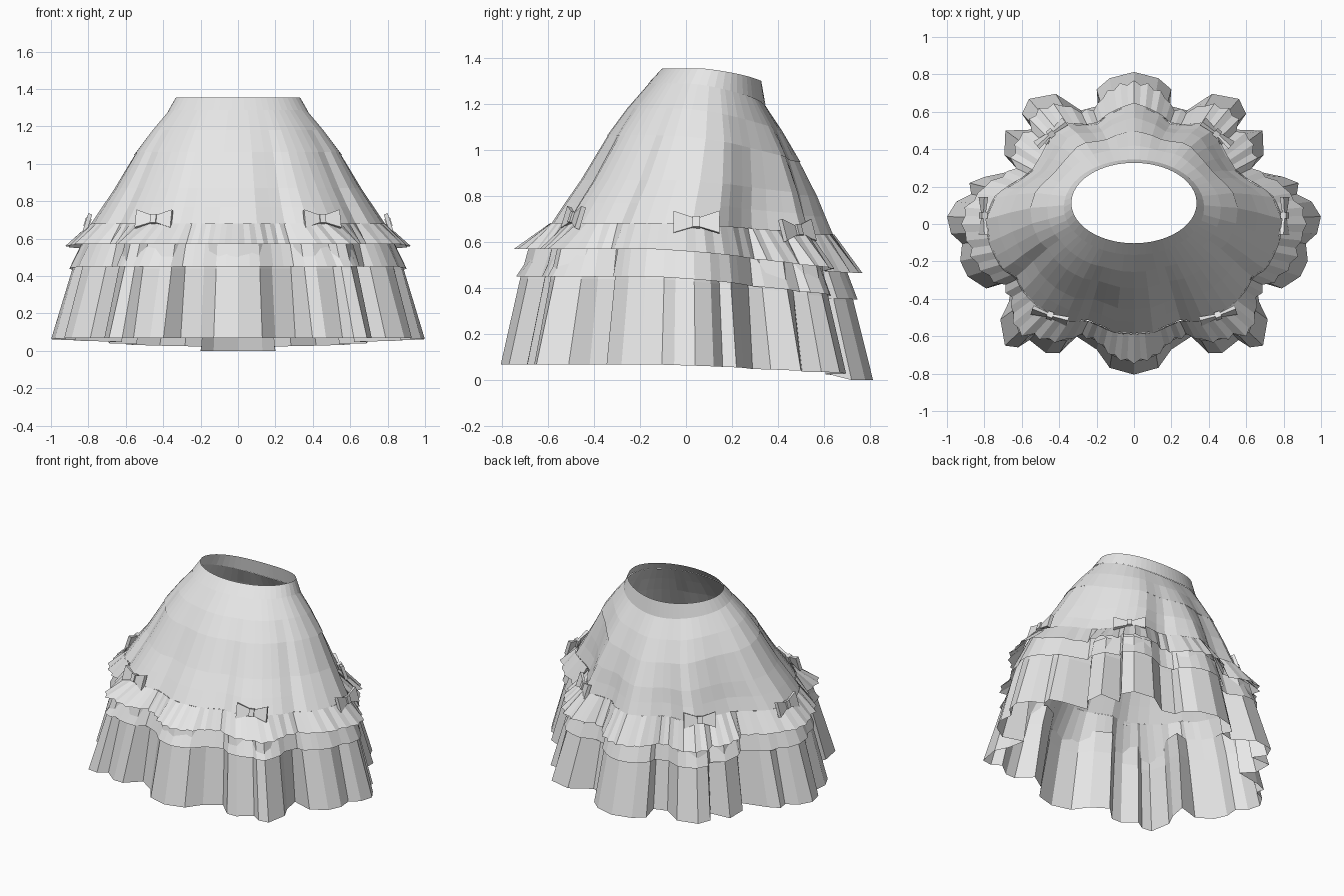
import bpy, bmesh, math
from mathutils import Vector, Matrix

if "Cube" in bpy.data.objects:
    bpy.data.objects.remove(bpy.data.objects["Cube"])

cloth = bpy.data.materials.new("pale_grey_cloth")
cloth.diffuse_color = (0.8, 0.8, 0.8, 1)
cloth.use_nodes = True
cloth.node_tree.nodes["Principled BSDF"].inputs["Base Color"].default_value = cloth.diffuse_color

# Half outlines as (degrees, radius), from back (90) round to front (-90)
HEM = [(90, .813), (80.5, .79), (74.5, .747), (73, .66), (65, .67), (59, .812),
       (50, .873), (44.5, .84), (43, .74), (36, .85), (28, .785), (25, .685),
       (17.4, .84), (14, .907), (10.4, .885), (7.2, .957), (2.3, 1.0), (-3, .98),
       (-6.5, .925), (-12, .95), (-17.5, .933), (-23.6, .862), (-25, .716),
       (-32, .79), (-35.5, .878), (-43.3, .948), (-46.8, .905), (-48, .835),
       (-55.7, .835), (-60, .798), (-63, .675), (-73.4, .70), (-80.4, .78), (-90, .805)]
SEAM = [(90, .64), (77, .6), (70, .57), (64, .585), (56, .645), (50, .655), (44, .63),
        (36, .61), (28, .61), (22, .645), (11, .755), (2, .79), (-7, .777),
        (-19, .74), (-24, .69), (-31, .69), (-42, .67), (-54, .635), (-64, .57),
        (-71, .57), (-80, .585), (-90, .585)]


def radius(table, a):
    """Linear lookup in a half outline."""
    for (a0, r0), (a1, r1) in zip(table, table[1:]):
        if a1 <= a <= a0:
            return r0 + (r1 - r0) * (a0 - a) / (a0 - a1)
    return table[0][1] if a > 0 else table[-1][1]


def soft_hem(a, k):
    """Hem outline with its folds softened."""
    near = []
    for d in range(-10, 11, 2):
        b = a + d
        b = 180 - b if b > 90 else -180 - b if b < -90 else b
        near.append(radius(HEM, b))
    return k * radius(HEM, a) + (1 - k) * sum(near) / len(near)


def polar(r, a):
    return Vector((r * math.cos(math.radians(a)), r * math.sin(math.radians(a))))


def drop(front, back, a):
    """Edges dip towards the back."""
    t = max(0, (math.sin(math.radians(a)) + .2) / 1.2)
    return front + (back - front) * t ** 1.3


def oval(rx, ry, cy, a):
    t = math.radians(a)
    t = math.atan2(math.sin(t) / .8, math.cos(t))
    return Vector((rx * math.cos(t), cy + ry * math.sin(t)))


def finish(name, bm):
    me = bpy.data.meshes.new(name)
    bm.to_mesh(me)
    bm.free()
    me.materials.append(cloth)
    ob = bpy.data.objects.new(name, me)
    bpy.context.collection.objects.link(ob)
    return ob


def loft(name, angles, rings):
    """Skin rings (top to bottom); each ring maps an angle to a point. Mirrored in x."""
    bm = bmesh.new()
    n = 2 * len(angles) - 2
    rows = []
    for ring in rings:
        half = [ring(a, i) for i, a in enumerate(angles)]
        half[0].x = half[-1].x = 0
        full = half + [Vector((-p.x, p.y, p.z)) for p in reversed(half[1:-1])]
        rows.append([bm.verts.new(p) for p in full])
    for top, low in zip(rows, rows[1:]):
        for i in range(n):
            j = (i + 1) % n
            bm.faces.new((top[i], top[j], low[j], low[i]))
    return finish(name, bm)


def body_ring(rx, ry, cy, w, scale, shift, zf, zb):
    """Oval blended by w towards the scaled, shifted seam outline."""
    def ring(a, i):
        folded = polar(radius(SEAM, a) * scale, a) + Vector((0, shift))
        p = oval(rx, ry, cy, a).lerp(folded, w)
        return Vector((p.x, p.y, drop(zf, zb, a)))
    return ring


def outline_ring(fn, zf, zb):
    def ring(a, i):
        p = polar(fn(a, i), a)
        return Vector((p.x, p.y, drop(zf, zb, a)))
    return ring


def steps(n):
    return [90 - 180 * i / n for i in range(n + 1)]


# Waistband, hip yoke and main skirt
waist = body_ring(.335, .215, .112, 0, 1, 0, 1.355, 1.30)
band = body_ring(.37, .25, .09, 0, 1, 0, 1.29, 1.20)
band_lip = body_ring(.375, .255, .09, 0, 1, 0, 1.288, 1.198)
yoke = body_ring(.465, .33, .08, .25, .59, .07, 1.18, 1.08)
hip = body_ring(.55, .405, .075, .5, .695, .06, 1.065, .95)
hip_lip = body_ring(.556, .411, .075, .5, .702, .06, 1.062, .947)
thigh = body_ring(.665, .505, .05, .8, .84, .035, .87, .80)
low = body_ring(.73, .55, .04, .95, .925, .015, .77, .71)
seam = body_ring(.8, .6, .03, 1, 1, 0, .68, .63)
body_angles = sorted({a for a, r in SEAM} | {85, 15, -13, -36, -48, -59}, reverse=True)
loft("waistband", steps(28), [waist, band_lip])
loft("hip_yoke", body_angles, [band, yoke, hip_lip])
loft("main_skirt", body_angles, [hip, thigh, low, seam])

hem_angles = [a for a, r in HEM]
flounce_angles = sorted(set(hem_angles) | {85, 69, 55, -20, -40, -52, -68, -85},
                        reverse=True)


# Middle flounce, hanging below the seam and always standing clear of it
def middle_hem(a, i=0):
    return max(.925 * soft_hem(a, .5), radius(SEAM, a) + .055)


loft("middle_flounce", flounce_angles, [seam, outline_ring(middle_hem, .45, .35)])


# Gathered ruffle, small zigzag pleats over the middle flounce
def ruffle_hem(a):
    front = 1 - .015 * max(0, -math.sin(math.radians(a)))
    return max(.94 * front * soft_hem(a, .45), radius(SEAM, a) + .08)


loft("ruffle", steps(64), [
    outline_ring(lambda a, i: radius(SEAM, a) + .005, .682, .632),
    outline_ring(lambda a, i: ruffle_hem(a) + .01 * (-1) ** i, .57, .465)])


# Bottom flounce with deep folds; its hem sinks at the back fold
def hem_ring(a, i):
    p = polar(radius(HEM, a), a)
    z = 0 if a > 73.5 else drop(.068, .02, a)
    return Vector((p.x, p.y, z))


def under_middle(a, i=0):
    return min(.9 * soft_hem(a, .75), middle_hem(a) - .012)


loft("bottom_flounce", hem_angles, [
    outline_ring(lambda a, i: .95 * under_middle(a), .57, .50),
    outline_ring(under_middle, .44, .34),
    hem_ring])


# Bows: two flared wings and a knot
def bow(name, x, y, z, facing):
    bm = bmesh.new()
    parts = [(0, .016, .024, .024, .016, .016)]                   # knot
    parts += [(s, .1, .02, .05, .006, .011) for s in (-1, 1)]     # wings
    for s, reach, h0, h1, d0, d1 in parts:
        ends = ((-reach, h0, d0), (reach, h1, d1)) if s == 0 else \
               ((s * .01, h0, d0), (s * reach, h1, d1))
        loops = [[bm.verts.new((ex, d * v, h * w)) for v, w in
                  ((-1, -1), (1, -1), (1, 1), (-1, 1))] for ex, h, d in ends]
        a, b = loops
        bm.faces.new(a)
        bm.faces.new(b)
        for i in range(4):
            bm.faces.new((a[i], a[i - 1], b[i - 1], b[i]))
    bmesh.ops.recalc_face_normals(bm, faces=bm.faces)
    ob = finish(name, bm)
    # Local -y faces outwards, leaning back with the cloth
    ob.matrix_world = (Matrix.Translation((x, y, z))
                       @ Matrix.Rotation(math.radians(facing + 90), 4, 'Z')
                       @ Matrix.Rotation(math.radians(-18), 4, 'X'))


for side, s in (("right", 1), ("left", -1)):
    for place, x, y, z, ang in (("front", .45, -.49, .705, -72),
                                ("side", .805, .045, .685, 0),
                                ("back", .445, .485, .65, 50)):
        bow(f"{place}_bow_{side}", s * x, y, z, ang if s > 0 else 180 - ang)
